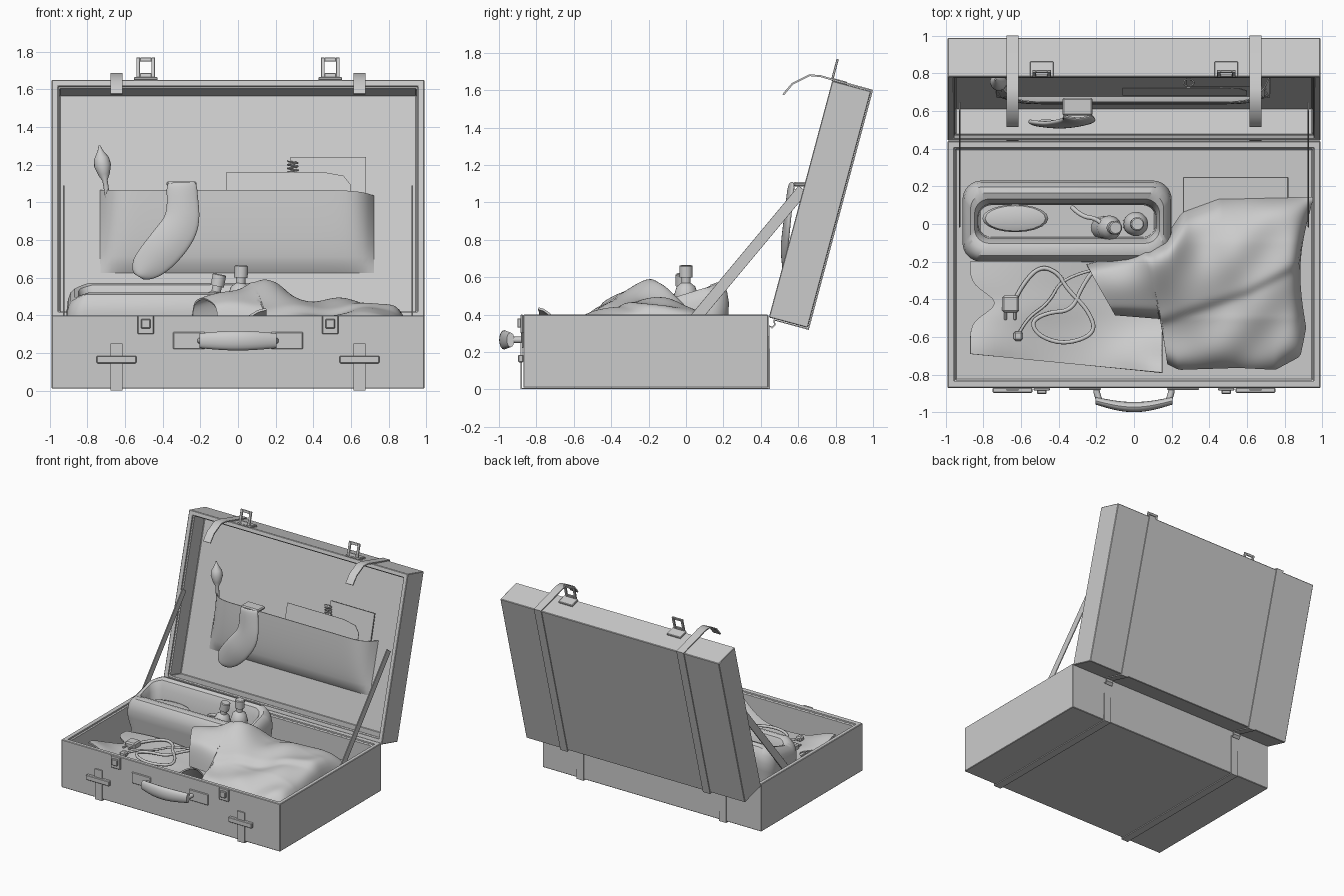
import bpy, bmesh, math
from math import sin, cos, pi, exp, tanh
from mathutils import Matrix, Vector

if "Cube" in bpy.data.objects:
    bpy.data.objects.remove(bpy.data.objects["Cube"])

LID = Matrix.Translation((0, .443, .385)) @ Matrix.Rotation(math.radians(-15), 4, 'X')
WORLD = Matrix.Identity(4)
built = []


def finish(name, bm, mat=WORLD, bevel=0, thick=0):
    bmesh.ops.recalc_face_normals(bm, faces=bm.faces)
    me = bpy.data.meshes.new(name)
    bm.to_mesh(me)
    bm.free()
    ob = bpy.data.objects.new(name, me)
    ob.matrix_world = mat
    bpy.context.collection.objects.link(ob)
    if thick:
        m = ob.modifiers.new("thickness", 'SOLIDIFY')
        m.thickness, m.offset = thick, 0
    if bevel:
        m = ob.modifiers.new("soft_edges", 'BEVEL')
        m.width, m.segments = bevel, 1
    built.append(ob)
    return ob


def box_bm(lo, hi):
    bm = bmesh.new()
    lo, hi = Vector(lo), Vector(hi)
    bmesh.ops.create_cube(bm, size=1, matrix=Matrix.Translation((lo + hi) / 2) @ Matrix.Diagonal((*(hi - lo), 1)))
    return bm


def box(name, lo, hi, mat=WORLD, bevel=.004):
    return finish(name, box_bm(lo, hi), mat, bevel)


def tray(name, lo, hi, out, depth, mat=WORLD):
    """Box hollowed from the side facing `out`, with a stepped lip."""
    bm = box_bm(lo, hi)
    bm.normal_update()
    out = Vector(out)
    face = max(bm.faces, key=lambda f: f.normal.dot(out))
    for width, drop in ((.048, .02), (.012, depth - .02)):
        bmesh.ops.inset_region(bm, faces=[face], thickness=width)
        ret = bmesh.ops.extrude_discrete_faces(bm, faces=[face])
        face = ret['faces'][0]
        bmesh.ops.translate(bm, verts=face.verts, vec=-out * drop)
    return finish(name, bm, mat, .004)


def surf(name, nu, nv, f, mat=WORLD, thick=0, closed=False, caps=False):
    """Grid surface from f(u, v); closed joins it around v."""
    bm = bmesh.new()
    rows = [[bm.verts.new(f(i / nu, j / nv)) for j in range(nv if closed else nv + 1)] for i in range(nu + 1)]
    n = len(rows[0])
    for a, b in zip(rows, rows[1:]):
        for j in range(n if closed else n - 1):
            k = (j + 1) % n
            bm.faces.new((a[j], a[k], b[k], b[j]))
    if caps:
        bm.faces.new(rows[0])
        bm.faces.new(rows[-1])
    return finish(name, bm, mat, thick=thick)


def lerp_pts(pts, t):
    """Piecewise-linear lookup of y at x = t."""
    for (x0, y0), (x1, y1) in zip(pts, pts[1:]):
        if t <= x1:
            return y0 + (y1 - y0) * (t - x0) / (x1 - x0)
    return pts[-1][1]


def ribbon(name, pts, x, width, thick=.01):
    return surf(name, len(pts) - 1, 1, lambda u, v: (x + (v - .5) * width, *pts[round(u * (len(pts) - 1))]), thick=thick)


def sheet(name, outline, thick, y):
    """Flat upright sheet, leaning back like the lid."""
    bm = bmesh.new()
    bm.faces.new([bm.verts.new((a, y + .25 * (b - 1.1), b)) for a, b in outline])
    return finish(name, bm, thick=thick)


def wire(name, pts, radius):
    cu = bpy.data.curves.new(name, 'CURVE')
    cu.dimensions, cu.bevel_depth, cu.use_fill_caps = '3D', radius, True
    sp = cu.splines.new('NURBS')
    sp.points.add(len(pts) - 1)
    for p, q in zip(sp.points, pts):
        p.co = (*q, 1)
    sp.use_endpoint_u, sp.order_u = True, 3
    bpy.context.collection.objects.link(bpy.data.objects.new(name, cu))


def lathe(name, profile, mat):
    return surf(name, len(profile) - 1, 20, lambda u, v: (lambda r, z: (r * cos(2 * pi * v), r * sin(2 * pi * v), z))(
        *profile[round(u * (len(profile) - 1))]), mat, closed=True, caps=True)


def at_lid(y, z):
    p = LID @ Vector((0, y, z))
    return p.y, p.z


def gauss(x, y, cx, cy, sx, sy):
    return exp(-((x - cx) / sx) ** 2 - ((y - cy) / sy) ** 2)


# Case halves
tray("case_base", (-.99, -.87, .01), (.99, .44, .4), (0, 0, 1), .36)
tray("case_lid", (-.99, 0, 0), (.99, .215, 1.31), (0, -1, 0), .165, LID)

# Straps, buckles, latches, stays and handle mounts
strap_path = [(-.88, .25), (-.88, .005), (.445, .005), (.445, .34), (.46, .33), (.475, .345),
              at_lid(.03, -.006), at_lid(.22, -.006), at_lid(.22, 1.316), at_lid(0, 1.316),
              (.72, 1.675), (.66, 1.68), (.61, 1.655), (.57, 1.635), (.54, 1.6), (.52, 1.575)]
for side, s in (("right", -1), ("left", 1)):
    ribbon(side + "_strap", strap_path, s * .645, .065)
    box(side + "_strap_buckle", (s * .645 - .105, -.897, .145), (s * .645 + .105, -.87, .185))
    x = s * .49
    box(side + "_latch_plate", (x - .043, -.885, .3), (x + .043, -.87, .4))
    box(side + "_latch_catch", (x - .025, -.902, .33), (x + .025, -.88, .38))
    box(side + "_hasp_plate", (x - .063, -.004, 1.308), (x + .063, .08, 1.325), LID)
    for a, b, c, d in ((-.05, 1.32, -.03, 1.43), (.03, 1.32, .05, 1.43), (-.03, 1.41, .03, 1.43), (-.03, 1.32, .03, 1.345)):
        box(side + "_hasp_loop", (x + a, -.008, b), (x + c, .004, d), LID, .002)
    stay = Matrix.Translation((s * .926, .325, .71)) @ Matrix.Rotation(math.atan2(-.5, .6), 4, 'X')
    box(side + "_lid_stay", (-.004, -.03, -.5), (.004, .03, .47), stay, .001)
    box(side + "_handle_plate", (s * .26 - .085, -.882, .22), (s * .26 + .085, -.87, .31))
    wire(side + "_handle_arm", [(s * .2, -.87, .265), (s * .2, -.9, .265), (s * .18, -.945, .265)], .017)


# Handle grip
def grip(u, v):
    x, a = -.205 + .41 * u, 2 * pi * v
    r = .75 + .25 * sin(pi * u)
    return x, -.938 - .034 * sin(pi * u) + .027 * r * cos(a), .265 + .052 * r * sin(a)


surf("handle_grip", 16, 16, grip, closed=True, caps=True)


# Lid pocket, hanging upright and bowed out from the lid
def pocket(u, v):
    x = -.73 + 1.45 * u
    puff = (1 - abs(2 * u - 1) ** 14) * v ** .6
    d = .162 - .14 * puff
    z = .625 + .44 * v - .03 * v * u ** 20
    return x, d, (z - .385 + .259 * d) / .966


surf("lid_pocket", 48, 10, pocket, LID, .006)

# Items tucked in the pocket
sheet("letter", [(-.06, 1), (.6, 1), (.6, 1.09), (.56, 1.14), (.45, 1.16), (-.06, 1.16)], .004, .71)
sheet("notebook", [(.28, .98), (.68, .98), (.68, 1.24), (.28, 1.24)], .012, .765)
wire("notebook_spiral", [(.29 + .03 * cos(i * .9), .75 + .02 * sin(i * .9), 1.15 + .0028 * i) for i in range(26)], .004)
brush = Matrix.Translation((-.68, .715, .95)) @ Matrix.Rotation(math.radians(-9), 4, 'Y') @ Matrix.Rotation(-.15, 4, 'X')
lathe("paintbrush", [(.012, 0), (.014, .17), (.03, .2), (.045, .25), (.04, .29), (.015, .33), (.004, .36)], brush)

# Sock: centre line with half widths
spine = [((-.3, 1.11), (.082, .005)), ((-.295, 1.02), (.082, 0)), ((-.29, .93), (.09, 0)), ((-.32, .85), (.105, -.03)),
         ((-.385, .76), (.09, -.055)), ((-.45, .69), (.08, -.055)), ((-.5, .64), (.065, -.045)), ((-.53, .605), (.025, -.015))]


def sock(u, v):
    (x, z), (dx, dz) = spine[round(u * (len(spine) - 1))]
    t = 2 * v - 1
    return x + dx * t, .535 + .12 * abs(z - .75) - .02 * (1 - t * t), z + dz * t


surf("sock", len(spine) - 1, 6, sock, thick=.025).modifiers.new("smooth", 'SUBSURF').levels = 2
box("sock_fold", (-.38, .575, 1.085), (-.22, .67, 1.11), bevel=.008)


# Soft rounded bag with a long opening
def rounded(hx, hy, r, t):
    a = 2 * pi * t
    cx, cy = (hx - r) * (1 if cos(a) >= 0 else -1), (hy - r) * (1 if sin(a) >= 0 else -1)
    return cx + r * cos(a), cy + r * sin(a)


section = [(.25, 0), (.2, .45), (.03, .66), (0, .8), (.08, .92), (.25, .985), (.5, 1), (.75, .97), (.95, .85), (1, .5), (1, 0)]


def bag(u, v):
    k, h = section[round(u * (len(section) - 1))]
    x, y = rounded(.555 - .085 * k, .215 - .13 * k, .1 - .03 * k, v + .5 / 48)
    side = max(-1, min(1, y / .08))
    top = .57 - .08 * abs(x / .555) ** 5 + .025 * side
    return x - .355, y + .015, .06 + (top - .06) * h


surf("soft_bag", len(section) - 1, 48, bag, closed=True)
box("bag_floor", (-.82, -.09, .05), (.11, .12, .28))
lathe("cup", [(.13, 0), (.165, .1), (.175, .14), (.16, .16), (.1, .17)],
      Matrix.Translation((-.63, .03, .27)) @ Matrix.Diagonal((1, .42, 1, 1)))
bottle = [(.06, 0), (.065, .2), (.05, .25), (.025, .27), (.025, .3), (.036, .3), (.036, .36), (.03, .365)]
for name, x, y, z, lean in (("tall_bottle", 0, 0, .3, .05), ("short_bottle", -.17, -.02, .26, .2)):
    lathe(name, bottle, Matrix.Translation((x, y, z)) @ Matrix.Rotation(lean, 4, 'Y'))
wire("bag_cord", [(-.33, .09, .4), (-.28, .04, .45), (-.2, .03, .46), (-.15, -.02, .48), (-.1, -.04, .48)], .012)


# Folded cloth with a raised corner
def cloth(u, v):
    left = -.87 + .13 * exp(-((v - .45) / .16) ** 2)
    x = left + (.15 - left) * u
    y = -.2 - (.49 + .1 * u) * v
    return x, y, .24 + .02 * sin(5 * u + 2 * v) + .18 * gauss(u, v, 1, 1, .2, .25) + .08 * gauss(u, v, 0, 1, .2, .3)


surf("folded_cloth", 24, 20, cloth, thick=.012)
box("cloth_stack", (-.7, -.68, .05), (.14, -.22, .2))

# Power lead and plugs
lead = [(-.64, -.42), (-.6, -.33), (-.5, -.22), (-.4, -.26), (-.36, -.34), (-.24, -.46), (-.2, -.58), (-.36, -.64),
        (-.5, -.6), (-.55, -.52), (-.46, -.47), (-.33, -.46), (-.28, -.34), (-.2, -.22), (-.1, -.2)]
wire("power_lead", [(x, y, .285) for x, y in lead], .011)
wire("thin_lead", [(-.61, -.58, .28), (-.57, -.5, .285), (-.45, -.42, .285), (-.38, -.28, .285), (-.2, -.24, .285)], .008)
box("plug", (-.7, -.47, .25), (-.61, -.38, .31), bevel=.01)
for x in (-.69, -.64):
    box("plug_pin", (x, -.51, .27), (x + .015, -.46, .285))
box("small_plug", (-.64, -.62, .26), (-.59, -.57, .3), bevel=.01)

# Book beneath the shirt
box("book", (.26, -.2, .05), (.82, .25, .28))

# Crumpled shirt: sleeve cuff at the low end of u
back_edge = [(-.25, -.22), (.0, -.15), (.17, -.07), (.26, .06), (.45, .13), (.95, .14)]
front_edge = [(-.1, -.48), (.15, -.5), (.18, -.74), (.24, -.77), (.55, -.76), (.75, -.77), (.88, -.7), (.91, -.55)]
overlap = [(-.25, -.6), (.12, -.52), (.3, -.46), (.6, -.36), (.95, -.18)]


def shirt(u, v):
    xa, xb = -.1 + 1.01 * u, -.25 + 1.2 * u
    lo, hi = lerp_pts(front_edge, xa), lerp_pts(back_edge, xb)
    x, y = xa + (xb - xa) * v - .05 * u ** 12 * sin(pi * v), lo + (hi - lo) * v
    top = .41 + .17 * gauss(x, y, .13, -.12, .16, .2) + .06 * gauss(x, y, -.08, -.3, .22, .16)
    top += .045 * gauss(x, y, .6, -.18, .35, .25)
    top += .012 * sin(14 * y - 7 * x + 2 * sin(5 * x)) + .008 * sin(17 * x + 9 * y)
    top += .016 * tanh((y - lerp_pts(overlap, x)) / .025)
    top -= .05 * max(0, min(1, (-.5 - y) / .25)) + .02 * max(0, min(1, (y + .1) / .2))
    keep = (1 - abs(2 * v - 1) ** 10) * (1 - u ** 30)
    return x, y, .27 + (top - .27) * keep


surf("shirt", 72, 60, shirt, thick=.01)

# Smooth shading with sharp edges kept
bpy.ops.object.select_all(action='DESELECT')
for ob in built:
    ob.select_set(True)
bpy.context.view_layer.objects.active = built[0]
bpy.ops.object.convert(target='MESH')
bpy.ops.object.shade_smooth_by_angle(angle=math.radians(35))
